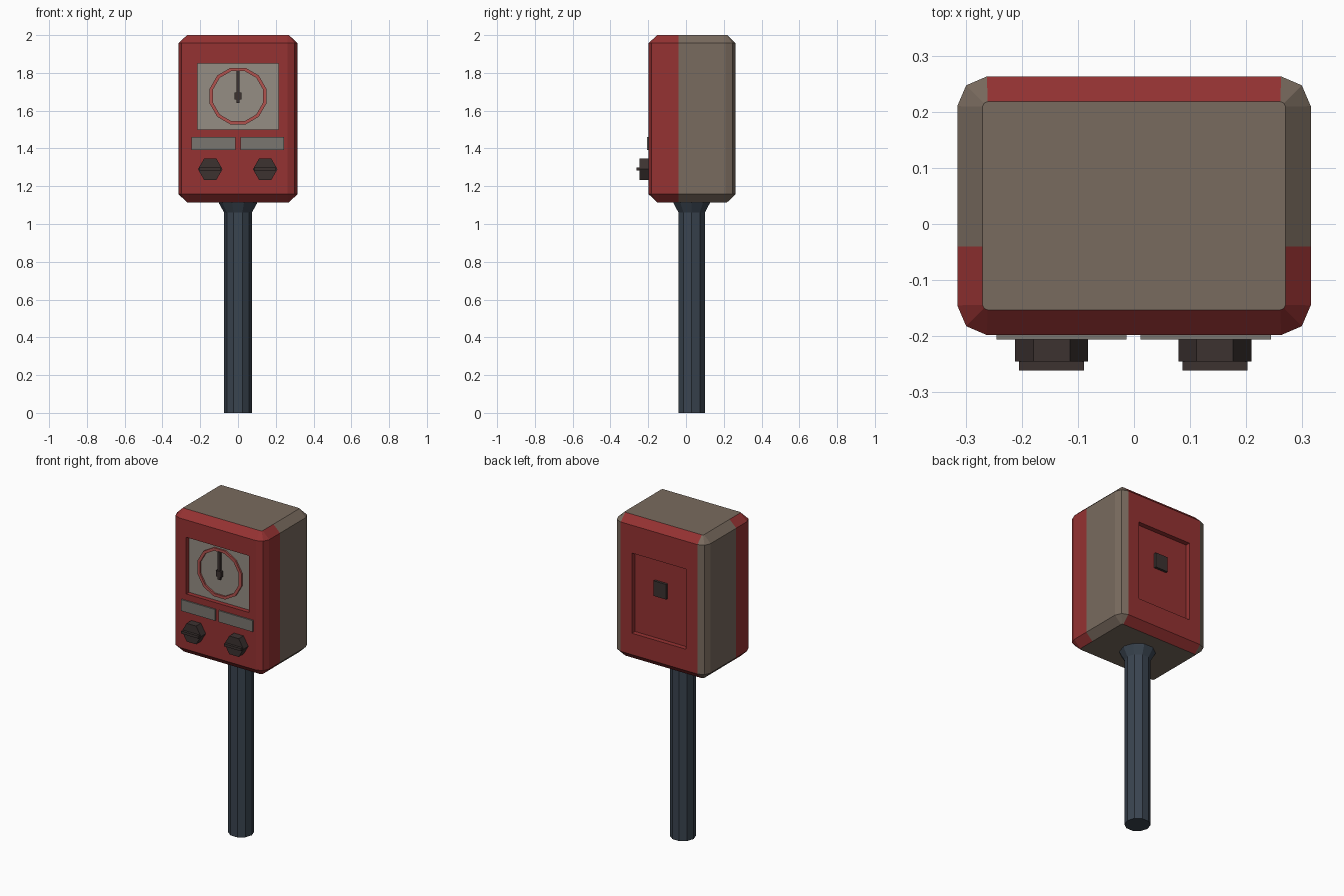
import bpy, bmesh
from math import sin, cos, tau
from mathutils import Vector

if "Cube" in bpy.data.objects:
    bpy.data.objects.remove(bpy.data.objects["Cube"])


def material(name, rgb):
    m = bpy.data.materials.new(name)
    m.diffuse_color = (*rgb, 1)
    m.use_nodes = True
    m.node_tree.nodes["Principled BSDF"].inputs["Base Color"].default_value = m.diffuse_color
    return m


RED = material("red paint", (0.30, 0.032, 0.032))
BEIGE = material("beige paint", (0.19, 0.145, 0.112))
STEEL = material("dark steel", (0.042, 0.058, 0.080))
BLACK = material("dark plastic", (0.045, 0.032, 0.030))
DIAL = material("dial face", (0.30, 0.27, 0.23))
PLATE = material("grey plate", (0.195, 0.18, 0.162))
RIM = material("dial rim", (0.44, 0.085, 0.076))


def loft(rings, cyclic=False):
    """Skin a series of point loops; cap the ends or join last to first."""
    bm = bmesh.new()
    loops = [[bm.verts.new(p) for p in r] for r in rings]
    n = len(loops[0])
    pairs = list(zip(loops, loops[1:])) + ([(loops[-1], loops[0])] if cyclic else [])
    for a, b in pairs:
        for i in range(n):
            j = (i + 1) % n
            bm.faces.new((a[i], a[j], b[j], b[i]))
    if not cyclic:
        bm.faces.new(loops[0])
        bm.faces.new(loops[-1])
    bmesh.ops.recalc_face_normals(bm, faces=bm.faces)
    return bm


def finish(name, bm, *mats):
    me = bpy.data.meshes.new(name)
    bm.to_mesh(me)
    bm.free()
    for m in mats:
        me.materials.append(m)
    ob = bpy.data.objects.new(name, me)
    bpy.context.collection.objects.link(ob)
    return ob


def box(name, x0, x1, y0, y1, z0, z1, mat):
    rect = [(x0, z0), (x1, z0), (x1, z1), (x0, z1)]
    return finish(name, loft([[(x, y, z) for x, z in rect] for y in (y0, y1)]), mat)


def ngon(r, n, turn=0.0):
    return [(r * cos(tau * (i + turn) / n), r * sin(tau * (i + turn) / n)) for i in range(n)]


def outline(hx, hy, c, z):
    """Rectangle with two-step rounded corners, centred on the housing."""
    k = 0.3 * c
    pts = []
    for sx, sy in ((1, 1), (-1, 1), (-1, -1), (1, -1)):
        corner = [(hx, hy - c), (hx - k, hy - k), (hx - c, hy)]
        if sx * sy < 0:
            corner.reverse()
        pts += [(sx * x, sy * y + 0.0325, z) for x, y in corner]
    return pts


def recess(bm, side, hx, z0, z1, depth):
    """Sink a rectangular pocket into the front (-1) or back (+1) face."""
    face = max((f for f in bm.faces if f.normal.y * side > 0.99), key=lambda f: f.calc_area())
    bmesh.ops.inset_individual(bm, faces=[face], thickness=0.02)
    mid = face.calc_center_median()
    for v in face.verts:
        v.co.x = hx if v.co.x > mid.x else -hx
        v.co.z = z1 if v.co.z > mid.z else z0
    floor = bmesh.ops.extrude_discrete_faces(bm, faces=[face])["faces"][0]
    bmesh.ops.translate(bm, verts=floor.verts, vec=Vector((0, -side * depth, 0)))


# Housing with chamfered ends and pockets front and back
HX, HY, CH = 0.315, 0.2305, 0.045
bm = loft([outline(HX - CH, HY - CH, 0.009, 1.115), outline(HX, HY, 0.053, 1.158),
           outline(HX, HY, 0.053, 1.957), outline(HX - CH, HY - CH, 0.009, 2.0)])
recess(bm, -1, 0.215, 1.50, 1.85, 0.03)
recess(bm, 1, 0.185, 1.29, 1.785, 0.03)

# Paint split: red front band and back panel, beige shell
bmesh.ops.bisect_plane(bm, geom=bm.verts[:] + bm.edges[:] + bm.faces[:],
                       plane_co=(0, -0.04, 0), plane_no=(0, 1, 0))
bm.normal_update()
for f in bm.faces:
    c = f.calc_center_median()
    end_cap = abs(f.normal.z) > 0.95 and (c.z > 1.99 or c.z < 1.12)
    back_panel = c.y > 0.2 and abs(c.x) < 0.255
    f.material_index = 1 if end_cap or not (c.y < -0.04 or back_panel) else 0
finish("housing", bm, RED, BEIGE)

# Post with flared collar
finish("post", loft([[(x, y + 0.03, z) for x, y in ngon(r, 10)]
                     for r, z in ((0.073, 0), (0.073, 1.06), (0.101, 1.11), (0.101, 1.117))]), STEEL)

# Dial panel, rim, needle and hub
box("dial_panel", -0.214, 0.214, -0.172, -0.165, 1.501, 1.849, DIAL)
finish("dial_rim", loft([[(x, y, z + 1.677) for x, z in ngon(r, 12, 0.5)]
                         for r, y in ((0.155, -0.171), (0.155, -0.182),
                                      (0.137, -0.182), (0.137, -0.171))], cyclic=True), RIM)
box("needle", -0.008, 0.008, -0.187, -0.171, 1.64, 1.812, BLACK)
box("needle_hub", -0.018, 0.018, -0.191, -0.171, 1.659, 1.695, BLACK)

# Label plates and hexagonal knobs with grip bars
for side, px, kx in (("left", -0.129, -0.147), ("right", 0.128, 0.144)):
    box(side + "_plate", px - 0.116, px + 0.116, -0.206, -0.19, 1.391, 1.461, PLATE)
    finish(side + "_knob", loft([[(kx + x, y, 1.29 + z) for x, z in ngon(0.065, 6)]
                                 for y in (-0.245, -0.19)]), BLACK)
    box(side + "_knob_grip", kx - 0.058, kx + 0.058, -0.261, -0.24, 1.282, 1.298, BLACK)

# Latch on the back door
box("back_latch", -0.038, 0.048, 0.228, 0.248, 1.552, 1.645, BLACK)
